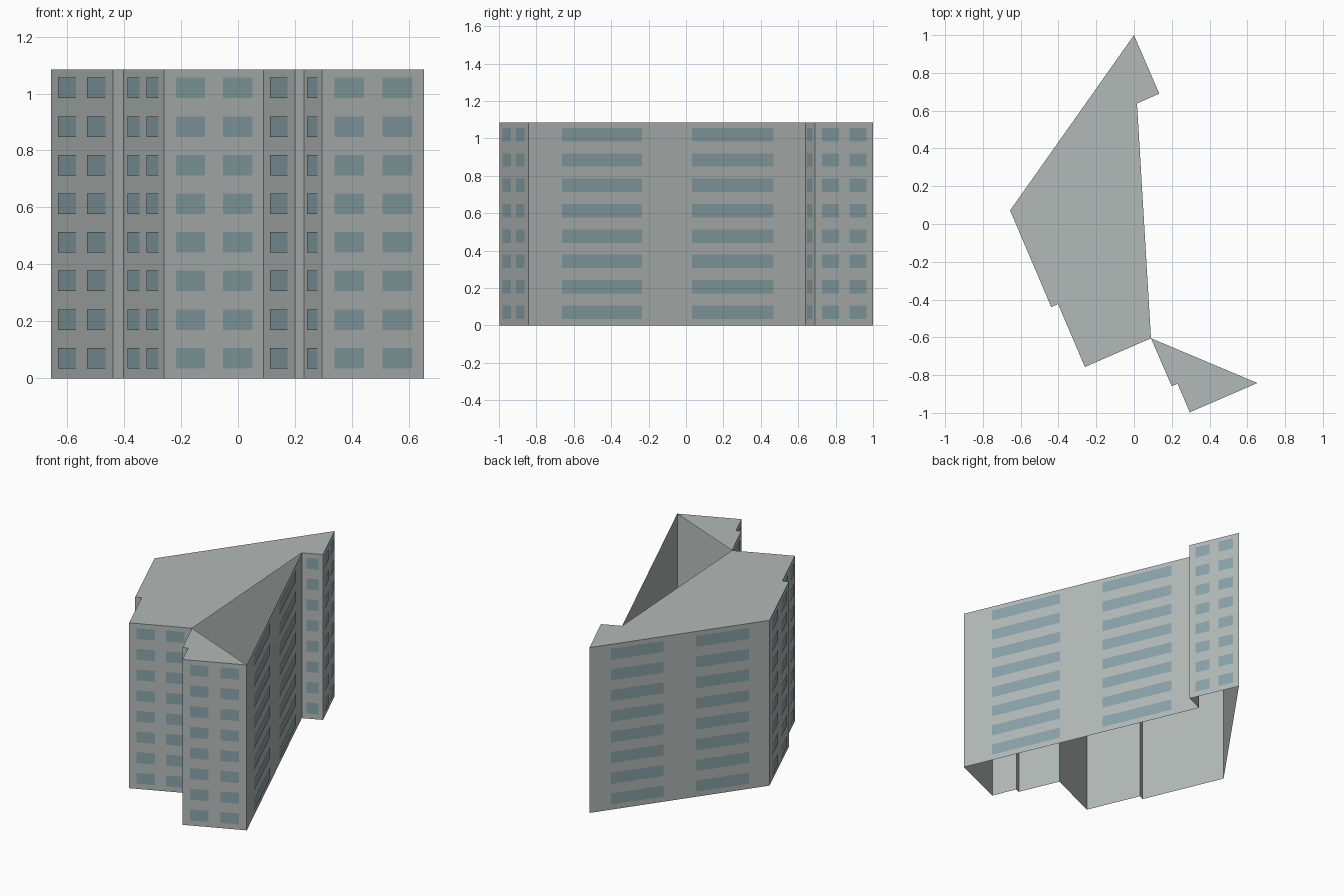
import bpy
import bmesh
from mathutils import Vector

cube = bpy.data.objects.get("Cube")
if cube:
    bpy.data.objects.remove(cube, do_unlink=True)

HEIGHT, FLOORS = 1.084, 8
UP = Vector((0, 0, 1))


def material(name, rgb):
    mat = bpy.data.materials.new(name)
    mat.use_nodes = True
    colour = (*rgb, 1)
    mat.diffuse_color = colour
    bsdf = mat.node_tree.nodes["Principled BSDF"]
    bsdf.inputs["Base Color"].default_value = colour
    bsdf.inputs["Roughness"].default_value = 0.8
    return mat


def build(name, polygons, mat):
    """Make one object from a list of polygons."""
    bm = bmesh.new()
    for poly in polygons:
        bm.faces.new([bm.verts.new(p) for p in poly])
    bmesh.ops.remove_doubles(bm, verts=bm.verts, dist=0.0001)
    mesh = bpy.data.meshes.new(name)
    bm.to_mesh(mesh)
    bm.free()
    mesh.materials.append(mat)
    obj = bpy.data.objects.new(name, mesh)
    bpy.context.collection.objects.link(obj)
    return obj


concrete = material("pale grey concrete", (0.45, 0.49, 0.475))
glass = material("blue grey glass", (0.25, 0.37, 0.40))

# Footprint corners, clockwise from the back tip, with the number of
# window columns on the wall that starts at each corner
footprint = [
    (0.0, 1.0, 2), (0.134, 0.69, 1), (0.016, 0.638, 2), (0.653, -0.842, 2),
    (0.295, -0.997, 1), (0.231, -0.846, 0), (0.2, -0.859, 1),
    (0.09, -0.605, 2), (-0.26, -0.757, 2), (-0.402, -0.424, 0),
    (-0.438, -0.44, 2), (-0.656, 0.072, 2),
]
corners = [Vector((x, y, 0)) for x, y, _ in footprint]
spans = {0: [], 1: [(0.21, 0.77)], 2: [(0.115, 0.41), (0.59, 0.88)]}

walls, windows = [], []
for i, (_, _, columns) in enumerate(footprint):
    a, b = corners[i], corners[(i + 1) % len(corners)]
    walls.append([b, a, a + UP * HEIGHT, b + UP * HEIGHT])
    # Window plates sit just outside each wall, one row per floor
    outward = UP.cross(b - a).normalized() * 0.003
    for start, end in spans[columns]:
        p, q = a.lerp(b, start) + outward, a.lerp(b, end) + outward
        for floor in range(FLOORS):
            low = UP * (floor + 0.26) * HEIGHT / FLOORS
            high = UP * (floor + 0.79) * HEIGHT / FLOORS
            windows.append([q + low, p + low, p + high, q + high])

build("outer_walls", walls, concrete)
build("windows", windows, glass)


# Roof in two pieces, leaving the triangular light well open
def roof(name, indices):
    build(name, [[corners[i] + UP * HEIGHT for i in reversed(indices)]], concrete)


roof("main_roof", [0, 1, 2, 7, 8, 9, 10, 11])
roof("wing_roof", [3, 4, 5, 6, 7])
